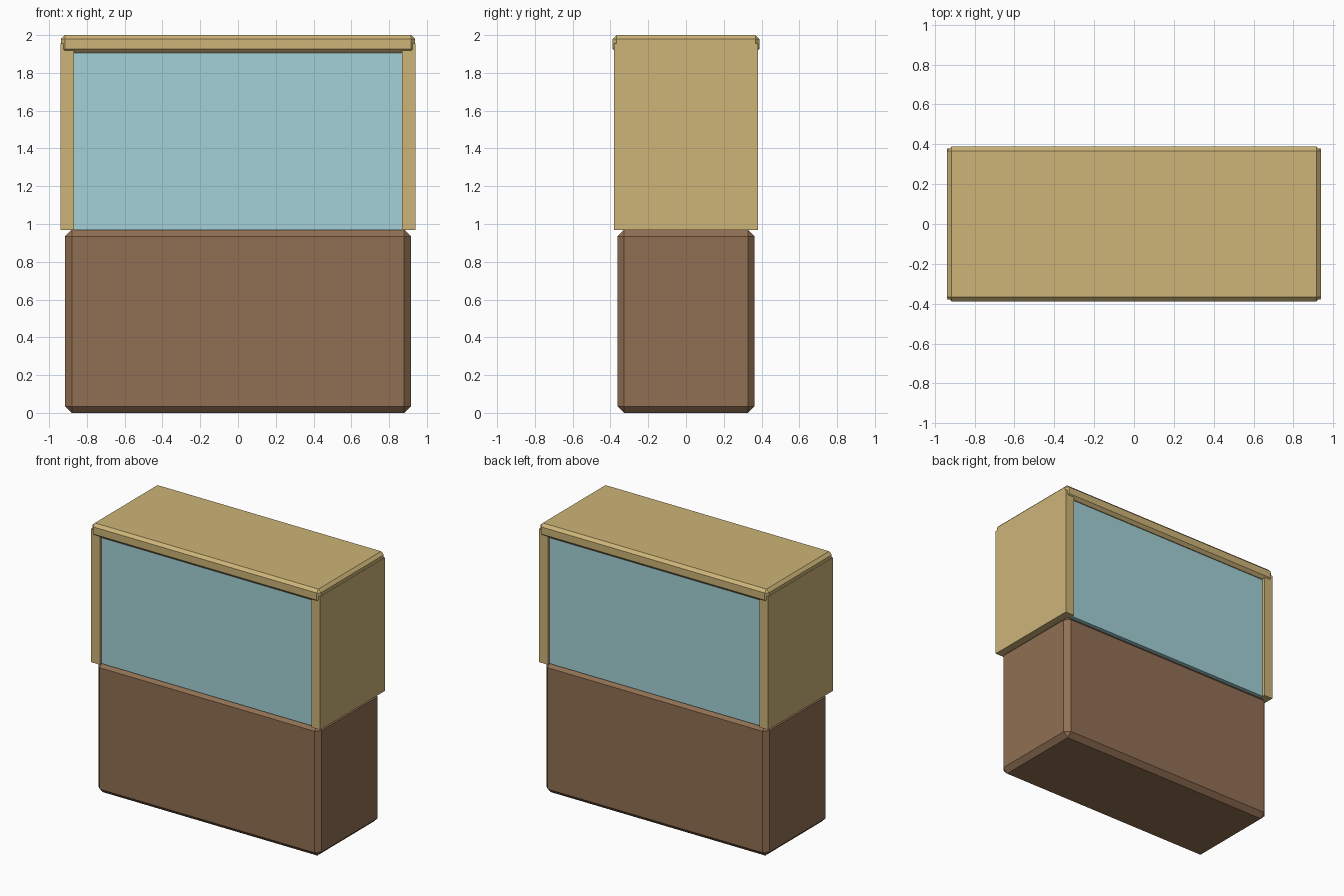
import bpy
import bmesh

# Remove the default cube
cube = bpy.data.objects.get("Cube")
if cube:
    bpy.data.objects.remove(cube, do_unlink=True)


def material(name, rgb):
    mat = bpy.data.materials.new(name)
    mat.use_nodes = True
    mat.diffuse_color = (*rgb, 1)
    mat.node_tree.nodes["Principled BSDF"].inputs["Base Color"].default_value = (*rgb, 1)
    return mat


def box(name, low, high, mat, chamfer=0):
    """Flat-shaded box between two corners, with optional chamfered edges."""
    bm = bmesh.new()
    bmesh.ops.create_cube(bm, size=1)
    for v in bm.verts:
        for i in range(3):
            v.co[i] = high[i] if v.co[i] > 0 else low[i]
    if chamfer:
        bmesh.ops.bevel(bm, geom=bm.edges[:], offset=chamfer, segments=1,
                        affect='EDGES', clamp_overlap=True)
    mesh = bpy.data.meshes.new(name)
    bm.to_mesh(mesh)
    bm.free()
    mesh.materials.append(mat)
    obj = bpy.data.objects.new(name, mesh)
    bpy.context.collection.objects.link(obj)
    return obj


brown = material("dark_wood", (0.283, 0.162, 0.087))
tan = material("light_wood", (0.61, 0.456, 0.188))
blue = material("pale_blue_glass", (0.371, 0.638, 0.679))

# Lower cabinet with chamfered edges
box("base", (-0.915, -0.363, 0), (0.915, 0.363, 0.97), brown, 0.035)

# Glass body, slightly recessed between the side panels
box("glass", (-0.868, -0.36, 0.968), (0.868, 0.36, 1.93), blue)

# Side panels
for side, sign in (("left", 1), ("right", -1)):
    xs = sorted((sign * 0.867, sign * 0.94))
    box(side + "_panel", (xs[0], -0.38, 0.967), (xs[1], 0.38, 1.955), tan)

# Chamfered lid
box("lid", (-0.938, -0.388, 1.905), (0.938, 0.388, 2), tan, 0.021)
